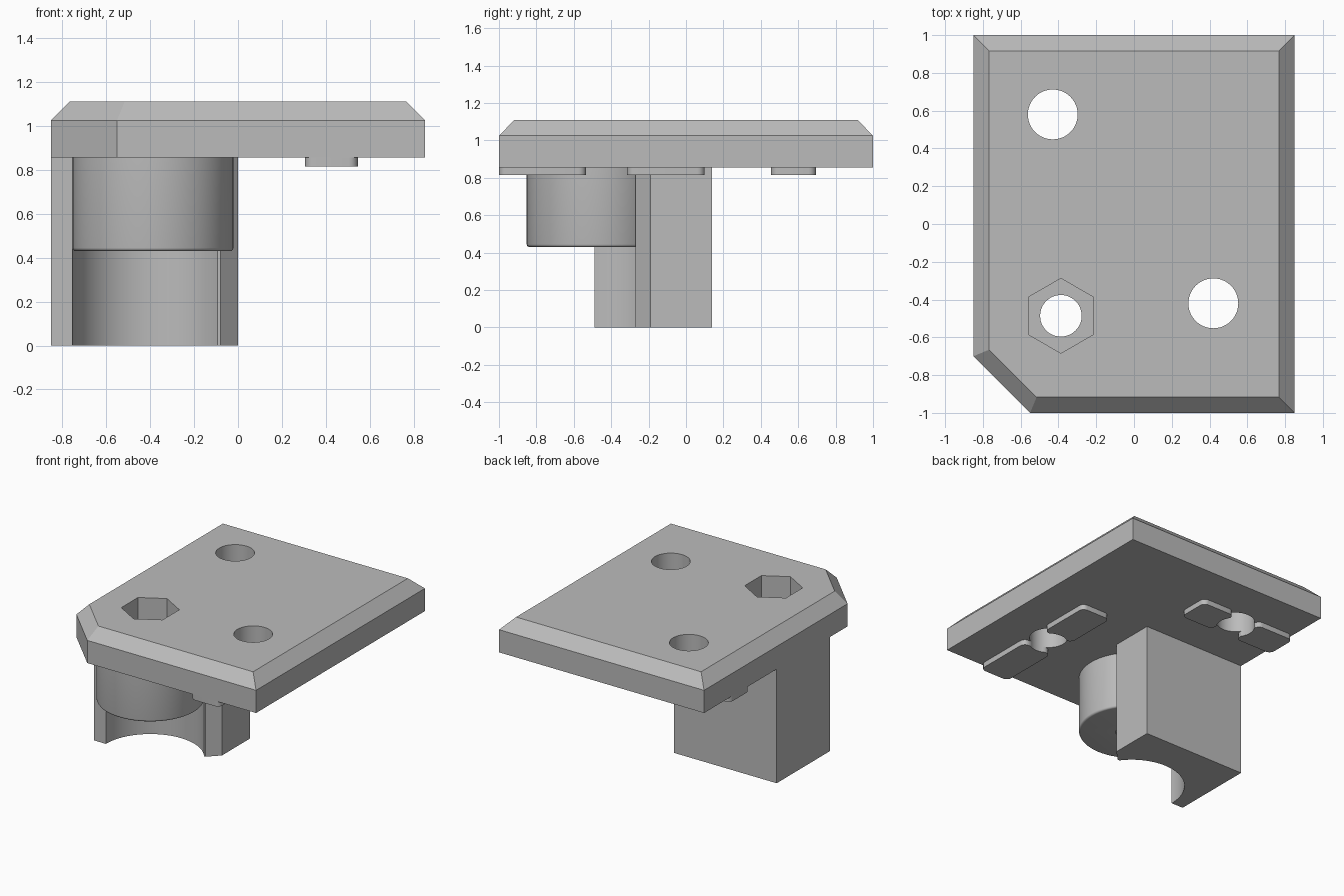
import bpy, bmesh, math

if "Cube" in bpy.data.objects:
    bpy.data.objects.remove(bpy.data.objects["Cube"], do_unlink=True)

grey = bpy.data.materials.new("mid_grey")
grey.use_nodes = True
grey.diffuse_color = (0.5, 0.5, 0.5, 1)
grey.node_tree.nodes["Principled BSDF"].inputs["Base Color"].default_value = (0.5, 0.5, 0.5, 1)

SCREW = (-0.387, -0.486)
BOSS_R = 0.365
PLATE_Z = 0.855


def loft(name, rings):
    """Closed solid through matching outlines given as (points, height)."""
    bm = bmesh.new()
    loops = [[bm.verts.new((x, y, z)) for x, y in pts] for pts, z in rings]
    bm.faces.new(loops[0][::-1])
    bm.faces.new(loops[-1])
    for low, high in zip(loops, loops[1:]):
        for i in range(len(low)):
            j = (i + 1) % len(low)
            bm.faces.new((low[i], low[j], high[j], high[i]))
    bmesh.ops.recalc_face_normals(bm, faces=bm.faces)
    mesh = bpy.data.meshes.new(name)
    bm.to_mesh(mesh)
    bm.free()
    mesh.materials.append(grey)
    obj = bpy.data.objects.new(name, mesh)
    bpy.context.collection.objects.link(obj)
    return obj


def arc(center, radius, start, end, steps):
    angles = [math.radians(start + (end - start) * i / steps) for i in range(steps + 1)]
    return [(center[0] + radius * math.cos(a), center[1] + radius * math.sin(a)) for a in angles]


def circle(center, radius, sides=64, turn=0):
    return arc(center, radius, turn, turn + 360, sides)[:-1]


def rounded_box(x0, x1, y0, y1, r=0.04):
    corners = [(x1 - r, y1 - r), (x0 + r, y1 - r), (x0 + r, y0 + r), (x1 - r, y0 + r)]
    return [p for k, c in enumerate(corners) for p in arc(c, r, 90 * k, 90 * k + 90, 6)]


def select_only(obj):
    bpy.ops.object.select_all(action="DESELECT")
    obj.select_set(True)
    bpy.context.view_layer.objects.active = obj


def cut(obj, cutters):
    select_only(obj)
    for cutter in cutters:
        mod = obj.modifiers.new("cut", "BOOLEAN")
        mod.operation = "DIFFERENCE"
        mod.solver = "EXACT"
        mod.object = cutter
        bpy.ops.object.modifier_apply(modifier=mod.name)


# Plate with one clipped corner and a chamfered top rim
def plate_outline(inset):
    x, y = 0.85 - inset, 1 - inset
    clip = 0.3 - inset * (2 - math.sqrt(2))
    return [(x, -y), (x, y), (-x, y), (-x, clip - y), (clip - x, -y)]


plate = loft("plate", [(plate_outline(0), PLATE_Z), (plate_outline(0), 1.025),
                       (plate_outline(0.083), 1.11)])

# Support block with a round channel down its front
reach = math.degrees(math.asin((-0.27 - SCREW[1]) / BOSS_R))
channel = arc(SCREW, BOSS_R, reach, 180, 40)
block = loft("support_block", [(
    [(-0.85, 0.14), (-0.85, -0.49)] + [(channel[-1][0], -0.49)] + channel[::-1]
    + [(-0.08, -0.27), (0, -0.19), (0, 0.14)], z) for z in (0, PLATE_Z)])

# Screw boss with a rounded lower rim
ROUND = 0.015
rim = [(circle(SCREW, BOSS_R + 0.001 - ROUND * (1 - math.sin(t))),
        0.43 + ROUND * (1 - math.cos(t))) for t in (math.pi / 8 * i for i in range(5))]
boss = loft("screw_boss", rim + [(circle(SCREW, BOSS_R + 0.001), 0.9)])

# Locating pads beside the two mounting holes
side_hole, back_hole = (0.42, -0.42), (-0.43, 0.58)
pads = [loft(name, [(rounded_box(*box), z) for z in (0.815, PLATE_Z + 0.005)]) for name, box in (
    ("side_pad_front", (0.305, 0.545, -1, -0.535)),
    ("side_pad_rear", (0.305, 0.545, -0.315, 0.10)),
    ("back_pad_right", (-0.85, -0.54, 0.455, 0.695)),
    ("back_pad_left", (-0.32, -0.05, 0.455, 0.695)))]

# Mounting holes, screw hole and hexagonal nut pocket
mount_cutters = [loft("mount_cutter", [(circle(c, 0.132, 48), z) for z in (0.7, 1.2)])
                 for c in (side_hole, back_hole)]
screw_cutter = loft("screw_cutter", [(circle(SCREW, 0.11, 48), z) for z in (0.3, 1.2)])
nut_cutter = loft("nut_cutter", [(circle(SCREW, 0.198, 6, 30), z) for z in (0.6, 1.2)])
cut(plate, mount_cutters + [nut_cutter])
cut(boss, [nut_cutter, screw_cutter])
for pad in pads:
    cut(pad, mount_cutters)
for helper in mount_cutters + [screw_cutter, nut_cutter]:
    bpy.data.objects.remove(helper, do_unlink=True)

# Smooth the curved walls and keep the edges crisp
for part in [plate, block, boss] + pads:
    select_only(part)
    bpy.ops.object.shade_smooth_by_angle(angle=math.radians(28))
